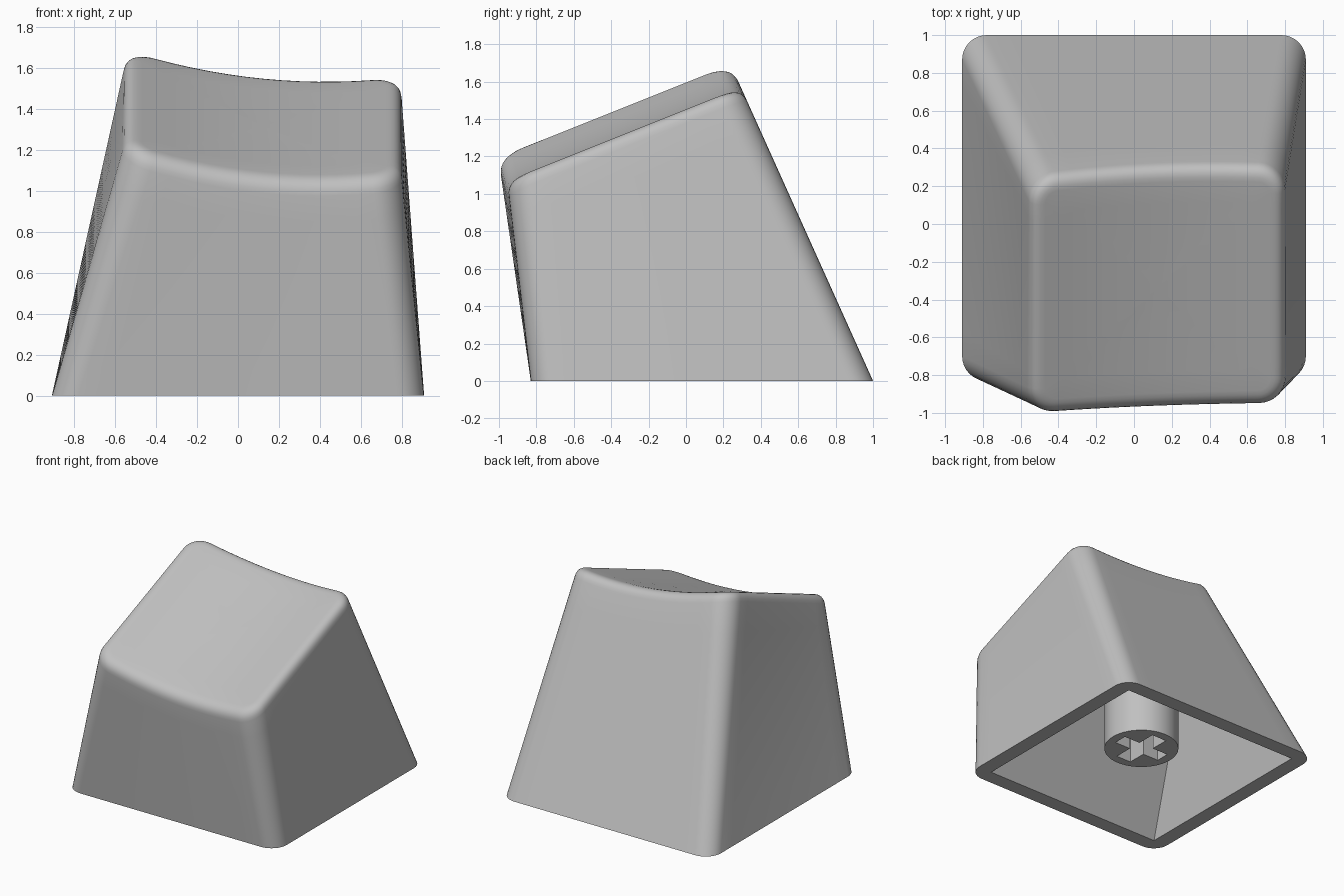
import bpy, bmesh, math
from mathutils import Vector

default = bpy.data.objects.get("Cube")
if default:
    bpy.data.objects.remove(default, do_unlink=True)

# Single plastic colour
grey = bpy.data.materials.new("light_grey_plastic")
grey.use_nodes = True
COLOUR = (0.53, 0.53, 0.53, 1)
grey.diffuse_color = COLOUR
grey.node_tree.nodes["Principled BSDF"].inputs["Base Color"].default_value = COLOUR


def rounded_rect(x0, x1, y0, y1, r, arc=8, side=12):
    """Counter-clockwise outline with the same point count for any radius."""
    centres = [(x1 - r, y1 - r), (x0 + r, y1 - r), (x0 + r, y0 + r), (x1 - r, y0 + r)]
    arcs = []
    for k, (cx, cy) in enumerate(centres):
        angles = [math.pi / 2 * (k + i / arc) for i in range(arc + 1)]
        arcs.append([Vector((cx + r * math.cos(a), cy + r * math.sin(a))) for a in angles])
    points = []
    for k in range(4):
        start, end = arcs[k][-1], arcs[(k + 1) % 4][0]
        points += arcs[k] + [start.lerp(end, i / side) for i in range(1, side)]
    return points


def flat_loop(points, z):
    return [Vector((p.x, p.y, z)) for p in points]


def dish_offset(x):
    return 1.435 + 0.19 * (x - 0.43) ** 2


FRONT, BACK, TILT = -0.97, 0.30, 0.40


def onto_dish(p):
    """Place a plan point on the tilted, scooped top between leaning walls."""
    a = dish_offset(p.x)
    lean = 0.135 - 0.025 * p.x
    front = (-0.83 - lean * a) / (1 + lean * TILT)
    back = (1 - 0.45 * a) / (1 + 0.45 * TILT)
    y = front + (back - front) * (p.y - FRONT) / (BACK - FRONT)
    return Vector((p.x, y, a + TILT * y))


def finish(bm, name):
    bmesh.ops.remove_doubles(bm, verts=bm.verts, dist=0.0001)
    bmesh.ops.recalc_face_normals(bm, faces=bm.faces)
    mesh = bpy.data.meshes.new(name)
    bm.to_mesh(mesh)
    bm.free()
    mesh.materials.append(grey)
    obj = bpy.data.objects.new(name, mesh)
    bpy.context.collection.objects.link(obj)
    return obj


def smooth(obj):
    bpy.ops.object.select_all(action='DESELECT')
    obj.select_set(True)
    bpy.context.view_layer.objects.active = obj
    bpy.ops.object.shade_smooth_by_angle(angle=math.radians(35))


# Cap shell: cavity, bottom rim, leaning walls, rounded lip and scooped top
LIP = 0.075
LEFT, RIGHT = -0.545, 0.795
base = flat_loop(rounded_rect(-0.91, 0.91, -0.83, 1.0, 0.13), 0)
rim = [onto_dish(p) for p in rounded_rect(LEFT, RIGHT, FRONT, BACK, 0.14)]
inset_plan = rounded_rect(LEFT + LIP, RIGHT - LIP, FRONT + LIP, BACK - LIP, 0.14 - LIP)
inset = [onto_dish(p) for p in inset_plan]
wall_top = [r + (b - r).normalized() * LIP for r, b in zip(rim, base)]

loops = [flat_loop(rounded_rect(-0.6, 0.7, -0.22, 0.55, 0), 0.83),
         flat_loop(rounded_rect(-0.79, 0.79, -0.71, 0.88, 0), 0)]
for i in range(9):
    loops.append([b.lerp(w, i / 8) for b, w in zip(base, wall_top)])
for i in range(1, 7):
    t = i / 6
    loops.append([w.lerp(r, t).lerp(r.lerp(s, t), t)
                  for w, r, s in zip(wall_top, rim, inset)])
middle = Vector(((LEFT + RIGHT) / 2, (FRONT + BACK) / 2))
for k in (0.8, 0.6, 0.4, 0.2):
    loops.append([onto_dish(middle.lerp(p, k)) for p in inset_plan])

bm = bmesh.new()
rows = [[bm.verts.new(p) for p in loop] for loop in loops]
count = len(base)
for low, high in zip(rows, rows[1:]):
    for i in range(count):
        j = (i + 1) % count
        bm.faces.new((low[i], low[j], high[j], high[i]))
bm.faces.new(rows[0])
centre = bm.verts.new(onto_dish(middle))
for i in range(count):
    bm.faces.new((rows[-1][i], rows[-1][(i + 1) % count], centre))
smooth(finish(bm, "cap_shell"))

# Mounting stem
STEM_Y, STEM_LOW, STEM_HIGH = 0.085, 0.145, 0.86
bm = bmesh.new()
bmesh.ops.create_cone(bm, cap_ends=True, segments=48, radius1=0.275, radius2=0.275,
                      depth=STEM_HIGH - STEM_LOW)
bmesh.ops.translate(bm, verts=bm.verts, vec=(0, STEM_Y, (STEM_LOW + STEM_HIGH) / 2))
stem = finish(bm, "mounting_stem")

# Cross-shaped socket cut into the stem
arm, wx, wy = 0.205, 0.055, 0.065
quarter = [(arm, wx), (wy, wx), (wy, arm)]
cross = []
for sx, sy, step in ((1, 1, 1), (-1, 1, -1), (-1, -1, 1), (1, -1, -1)):
    cross += [(sx * x, sy * y) for x, y in quarter[::step]]
bm = bmesh.new()
face = bm.faces.new([bm.verts.new((x, y + STEM_Y, STEM_LOW - 0.1)) for x, y in cross])
grown = bmesh.ops.extrude_face_region(bm, geom=[face])["geom"]
bmesh.ops.translate(bm, vec=(0, 0, 0.5),
                    verts=[v for v in grown if isinstance(v, bmesh.types.BMVert)])
cutter = finish(bm, "socket_cutter")
cutter.hide_render = True
cut = stem.modifiers.new("socket", 'BOOLEAN')
cut.operation = 'DIFFERENCE'
cut.solver = 'EXACT'
cut.object = cutter
bpy.context.view_layer.objects.active = stem
bpy.ops.object.modifier_apply(modifier=cut.name)
bpy.data.objects.remove(cutter, do_unlink=True)
smooth(stem)
